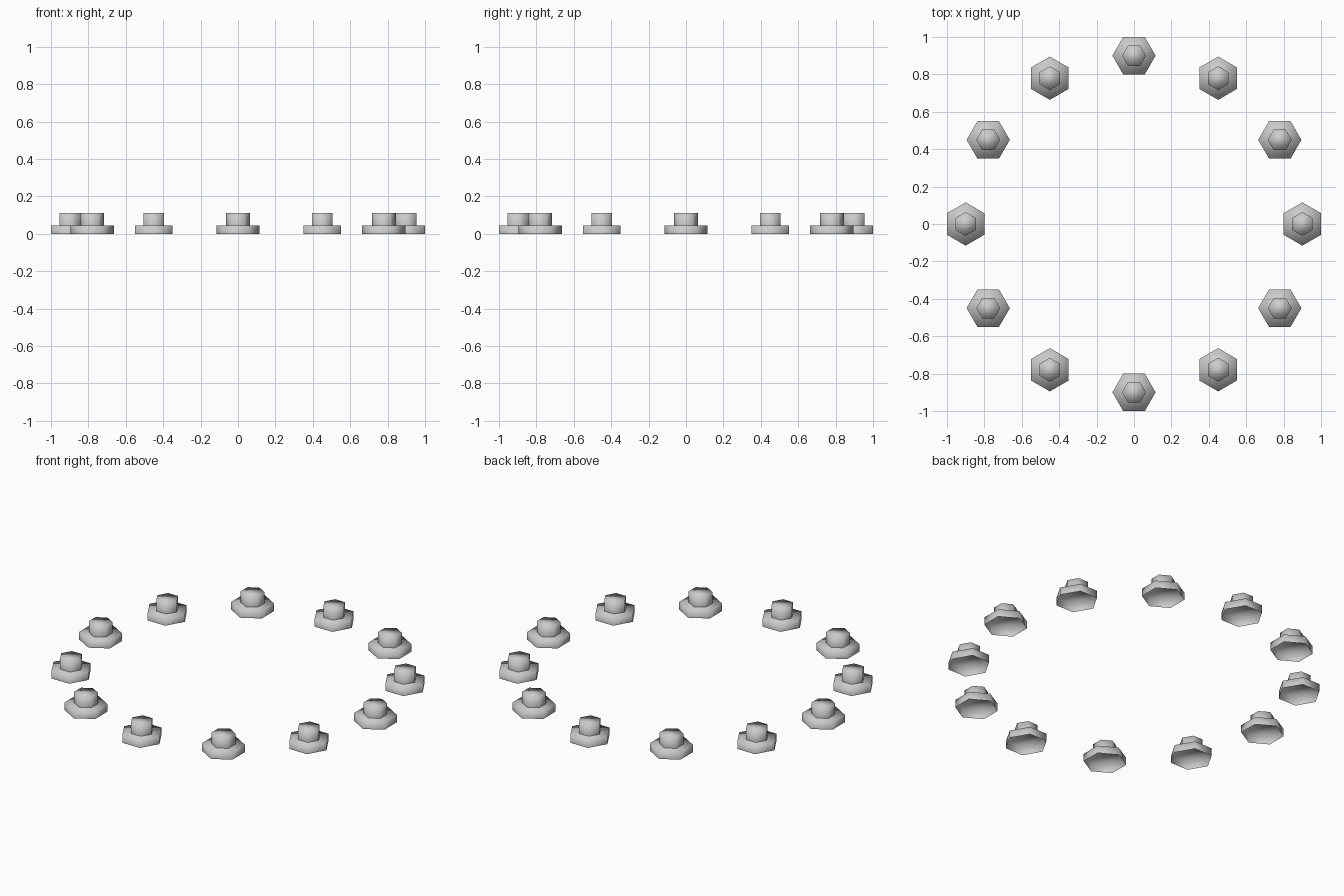
import bpy, bmesh, math
from mathutils import Matrix

cube = bpy.data.objects.get("Cube")
if cube:
    bpy.data.objects.remove(cube, do_unlink=True)

steel = bpy.data.materials.new("light_grey_steel")
steel.use_nodes = True
GREY = (0.6, 0.6, 0.6, 1)
steel.diffuse_color = GREY
steel.node_tree.nodes["Principled BSDF"].inputs["Base Color"].default_value = GREY

BOLTS = 12
RING_RADIUS = 0.9


def hex_cap(name, radius, bottom, top):
    """Soft-shaded hexagonal shell, closed on top and open underneath."""
    bm = bmesh.new()
    bmesh.ops.create_cone(bm, cap_ends=True, segments=6, radius1=radius,
                          radius2=radius, depth=top - bottom)
    # Turn the hexagon so that a flat side faces +x
    corner = max(bm.verts, key=lambda v: v.co.x)
    turn = math.radians(30) - math.atan2(corner.co.y, corner.co.x)
    bmesh.ops.transform(bm, verts=bm.verts, matrix=Matrix.Rotation(turn, 4, "Z"))
    bmesh.ops.translate(bm, verts=bm.verts, vec=(0, 0, (top + bottom) / 2))
    bm.normal_update()
    under = [f for f in bm.faces if f.normal.z < -0.9]
    bmesh.ops.delete(bm, geom=under, context="FACES_ONLY")
    for f in bm.faces:
        f.smooth = True
    mesh = bpy.data.meshes.new(name)
    bm.to_mesh(mesh)
    bm.free()
    mesh.materials.append(steel)
    return mesh


flange = hex_cap("bolt_flange", 0.1155, 0, 0.045)
head = hex_cap("bolt_head", 0.064, 0.045, 0.11)

# Ring of bolts, each with a flat side facing outward
for i in range(BOLTS):
    angle = math.tau * i / BOLTS
    for mesh in (flange, head):
        part = bpy.data.objects.new(f"{mesh.name}_{i + 1}", mesh)
        part.location = (RING_RADIUS * math.cos(angle), RING_RADIUS * math.sin(angle), 0)
        part.rotation_euler.z = angle
        bpy.context.collection.objects.link(part)
